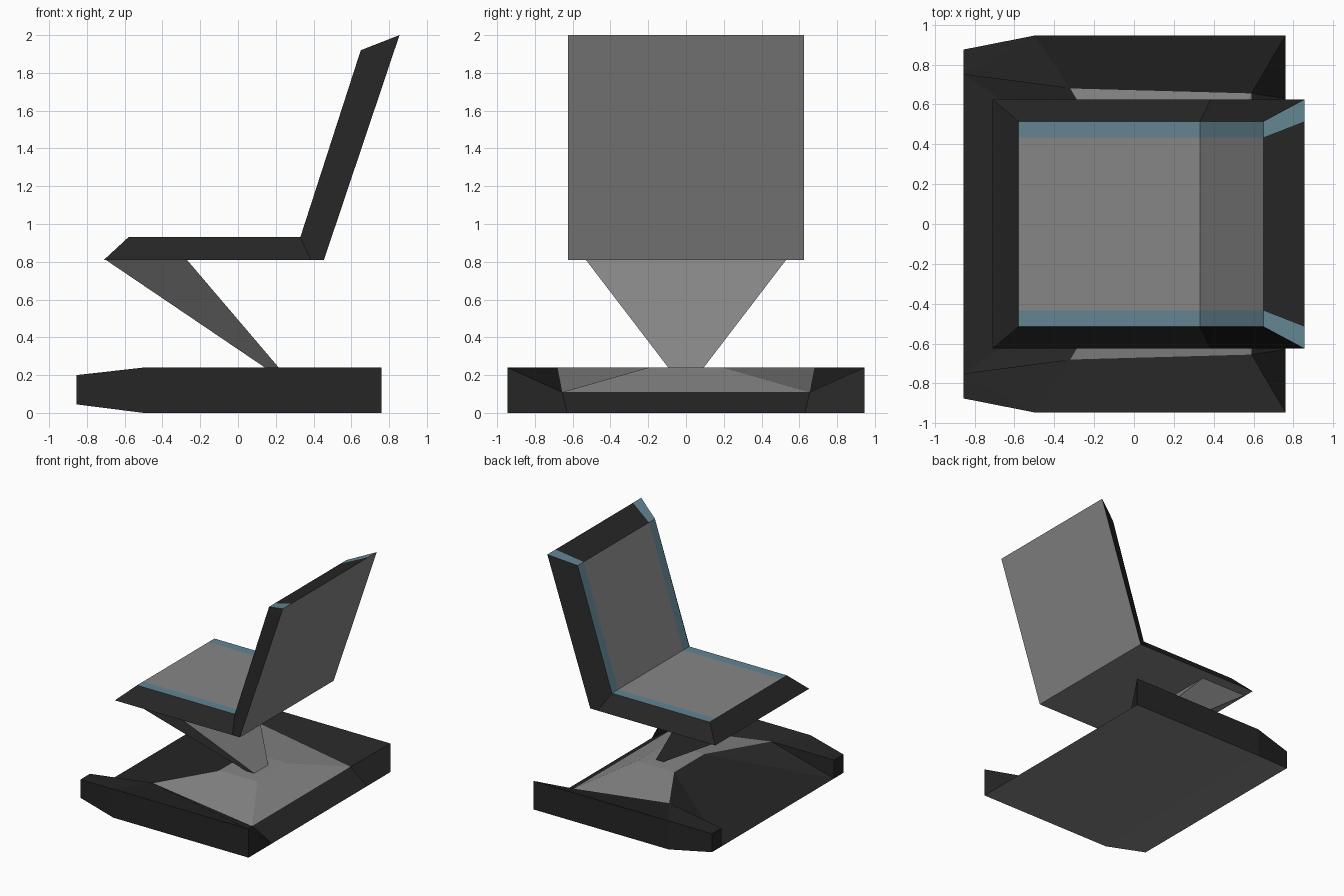
import bpy
import bmesh

if "Cube" in bpy.data.objects:
    bpy.data.objects.remove(bpy.data.objects["Cube"])


def material(name, rgb):
    m = bpy.data.materials.new(name)
    m.diffuse_color = (*rgb, 1)
    m.use_nodes = True
    m.node_tree.nodes["Principled BSDF"].inputs["Base Color"].default_value = m.diffuse_color
    return m


BLACK, GRAY, BLUE = 0, 1, 2
MATS = [material("black", (0.019, 0.019, 0.019)),
        material("gray", (0.24, 0.24, 0.24)),
        material("dusty blue", (0.125, 0.235, 0.29))]


def build(name, pts, sides, middles):
    """Capital letters are corners at +y, small letters their mirror at -y.
    Side faces are mirrored; middle faces span both halves."""
    bm = bmesh.new()
    v = {}
    for k, (x, y, z) in pts.items():
        v[k] = bm.verts.new((x, y, z))
        v[k.lower()] = bm.verts.new((x, -y, z))
    for color, words in sides.items():
        for w in words.split():
            for word in (w, w.swapcase()[::-1]):
                bm.faces.new([v[c] for c in word]).material_index = color
    for color, words in middles.items():
        for w in words.split():
            bm.faces.new([v[c] for c in w]).material_index = color
    bmesh.ops.recalc_face_normals(bm, faces=bm.faces)
    me = bpy.data.meshes.new(name)
    bm.to_mesh(me)
    bm.free()
    for m in MATS:
        me.materials.append(m)
    ob = bpy.data.objects.new(name, me)
    bpy.context.collection.objects.link(ob)
    return ob


# Seat and backrest: bevelled cushion shell with two blue stripes
IN, OUT, STRIPE = 0.515, 0.625, 0.435
build("seat", {
    "A": (-0.58, IN, 0.93), "B": (0.33, IN, 0.93), "C": (0.65, IN, 1.92),
    "X": (-0.58, STRIPE, 0.93), "Y": (0.33, STRIPE, 0.93), "Z": (0.65, STRIPE, 1.92),
    "D": (-0.71, OUT, 0.81), "E": (0.385, OUT, 0.81), "G": (0.455, OUT, 0.81),
    "H": (0.855, OUT, 2.0), "K": (0.855, IN, 2.0)},
    {BLACK: "DEBA EGHCB", BLUE: "ABYX BCZY CHKZ"},
    {GRAY: "XYyx YZzy DEed EGge GHKkhg", BLACK: "ZKkz DAXxad"})

# Leaning support: tapered strut from the base plateau to the seat front
build("support", {
    "A": (-0.70, 0.53, 0.81), "B": (-0.27, 0.53, 0.81),
    "C": (0.22, 0.09, 0.235), "D": (0.15, 0.09, 0.235)},
    {GRAY: "ABCD"}, {GRAY: "ABba BCcb CDdc DAad"})

# Base: side rails (A-G), notched front, raised gray centre (W S P Q)
build("base", {
    "A": (0.76, 0.945, 0.24), "B": (0.76, 0.945, 0.0),
    "C": (-0.5, 0.945, 0.24), "D": (-0.5, 0.945, 0.0),
    "E": (-0.855, 0.875, 0.2), "F": (-0.855, 0.875, 0.045),
    "G": (-0.855, 0.75, 0.2), "H": (-0.855, 0.75, 0.045),
    "W": (-0.32, 0.68, 0.24), "S": (0.59, 0.655, 0.11),
    "T": (0.76, 0.63, 0.0),
    "P": (-0.03, 0.2, 0.24), "Q": (0.32, 0.2, 0.24)},
    {BLACK: "BACD DCEF FEGH CWG CGE CASW BAST GWH HWP", GRAY: "WSQP"},
    {GRAY: "PQqp QSsq BDdbtT DFHhfd", BLACK: "STts HPph"})
